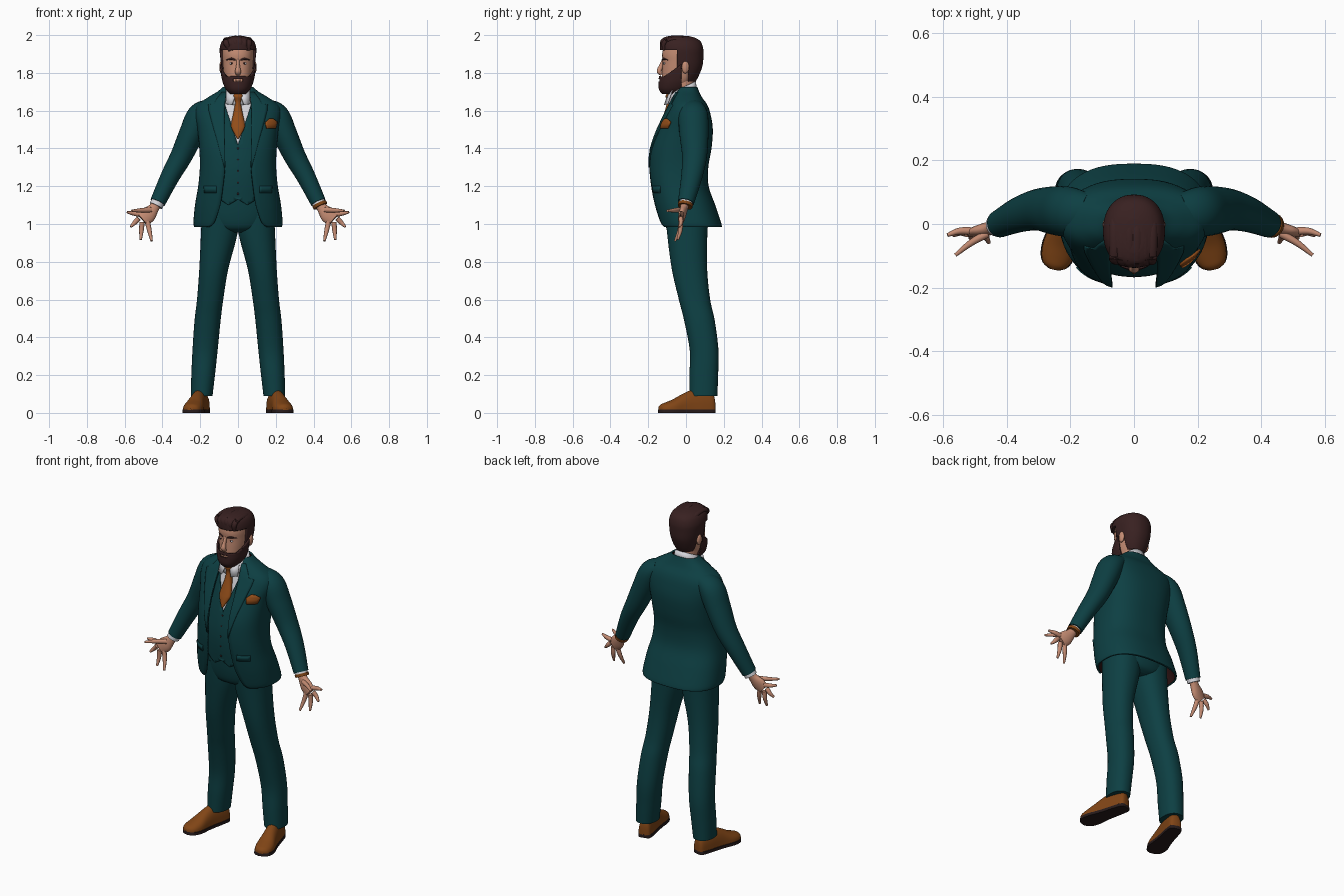
import bpy, bmesh
from math import sin, cos, pi, asin, sqrt, radians
from mathutils import Vector, Matrix

cube = bpy.data.objects.get("Cube")
if cube:
    bpy.data.objects.remove(cube)


def material(name, rgb):
    m = bpy.data.materials.new(name)
    m.use_nodes = True
    m.diffuse_color = (*rgb, 1)
    m.node_tree.nodes["Principled BSDF"].inputs["Base Color"].default_value = (*rgb, 1)
    return m


TEAL = material("teal_cloth", (0.004, 0.05, 0.056))
LINING = material("dark_lining", (0.025, 0.006, 0.006))
WHITE = material("white_shirt", (0.68, 0.68, 0.72))
RUST = material("rust_silk", (0.29, 0.075, 0.01))
LEATHER = material("tan_leather", (0.22, 0.06, 0.008))
SOLE = material("dark_sole", (0.02, 0.011, 0.011))
SKIN = material("skin", (0.55, 0.26, 0.17))
HAIR = material("brown_hair", (0.04, 0.015, 0.015))


def finish(name, bm, mats, solid=0):
    bmesh.ops.recalc_face_normals(bm, faces=bm.faces[:])
    me = bpy.data.meshes.new(name)
    bm.to_mesh(me)
    bm.free()
    for m in mats:
        me.materials.append(m)
    me.shade_smooth()
    me.set_sharp_from_angle(angle=radians(45))
    ob = bpy.data.objects.new(name, me)
    bpy.context.collection.objects.link(ob)
    if solid:
        mod = ob.modifiers.new("thickness", "SOLIDIFY")
        mod.thickness = solid
        mod.offset = -1
        mod.material_offset = len(mats) - 1
    return ob


def part(name, grid, *mats, closed=True, caps=True, solid=0, cuts=(), keep=None):
    """Skin a grid of points, optionally cut along planes and filtered by a rule."""
    bm = bmesh.new()
    rows = [[bm.verts.new(p) for p in row] for row in grid]
    for a, b in zip(rows, rows[1:]):
        n = len(a)
        for i in range(n if closed else n - 1):
            j = (i + 1) % n
            bm.faces.new((a[i], a[j], b[j], b[i]))
    if closed and caps:
        bm.faces.new(rows[0])
        bm.faces.new(rows[-1])
    for co, no in cuts:
        geom = bm.verts[:] + bm.edges[:] + bm.faces[:]
        bmesh.ops.bisect_plane(bm, geom=geom, plane_co=co, plane_no=no)
    if keep:
        bad = [f for f in bm.faces if not keep(f.calc_center_median())]
        bmesh.ops.delete(bm, geom=bad, context="FACES")
    return finish(name, bm, mats, solid)


def spline(rows, k=5):
    """Smoothly interpolate rows of numbers."""
    out = []
    for i in range(len(rows) - 1):
        p0, p1, p2 = rows[max(i - 1, 0)], rows[i], rows[i + 1]
        p3 = rows[min(i + 2, len(rows) - 1)]
        for s in range(k):
            t = s / k
            out.append([b + t / 2 * (c - a + t * (2*a - 5*b + 4*c - d + t * (3*b - a - 3*c + d)))
                        for a, b, c, d in zip(p0, p1, p2, p3)])
    return out + [list(rows[-1])]


def ring(z, w, yf, yb, gap=0, x0=0, e=0.9, n=48, tilt=0):
    """Rounded cross-section, open at the front when gap is set."""
    yc, h = (yf + yb) / 2, (yb - yf) / 2
    t0 = asin((gap / w) ** (1 / e)) if gap else 0
    pts = []
    for i in range(n + 1 if gap else n):
        t = t0 + (2 * pi - 2 * t0) * i / n
        s, c = sin(t), cos(t)
        x = w * abs(s) ** e * (1 if s > 0 else -1)
        y = -h * abs(c) ** e * (1 if c > 0 else -1)
        pts.append(Vector((x0 + x, yc + y, z + tilt * y)))
    return pts


def body(rows, k=5, **kw):
    return [ring(*r, **kw) for r in spline(rows, k)]


def tube(name, rows, mat, k=5, n=20):
    """Tapered limb through (x, y, z, side radius, depth radius)."""
    rows = spline(rows, k)
    pts = [Vector(r[:3]) for r in rows]
    grid = []
    for i, r in enumerate(rows):
        t = (pts[min(i + 1, len(pts) - 1)] - pts[max(i - 1, 0)]).normalized()
        ref = Vector((0, 1, 0)) if abs(t.y) < 0.9 else Vector((0, 0, 1))
        u = ref.cross(t).normalized()
        v = t.cross(u)
        grid.append([pts[i] + u * r[3] * cos(2*pi*j/n) + v * r[4] * sin(2*pi*j/n) for j in range(n)])
    return part(name, grid, mat)


def ball(name, loc, size, mat):
    bm = bmesh.new()
    mtx = Matrix.Translation(loc) @ Matrix.Diagonal((*size, 1))
    bmesh.ops.create_uvsphere(bm, u_segments=16, v_segments=10, radius=1, matrix=mtx)
    return finish(name, bm, [mat])


# Jacket: open shell with a dark lining
JACKET = [(0.985, .232, -.14, .19, .15), (1.01, .236, -.15, .185, .125), (1.1, .228, -.172, .155, .095),
          (1.2, .211, -.19, .12, .08), (1.3, .202, -.198, .118, .07), (1.4, .205, -.19, .135, .072),
          (1.5, .215, -.155, .142, .075), (1.58, .23, -.115, .13, .075), (1.63, .215, -.09, .113, .07),
          (1.67, .16, -.07, .085, .068), (1.7, .11, -.055, .07, .065), (1.725, .08, -.04, .06, .06)]
part("jacket", body(JACKET, e=0.8), TEAL, LINING, closed=False, solid=.01)


def strip(name, edges, side, mat, lift=.006, m=6):
    """Thin plate lying on the jacket front, from (height, inner, outer) rows."""
    rows, grid = spline(JACKET), []
    for z, a, b in edges:
        r0, r1 = next((p, q) for p, q in zip(rows, rows[1:]) if q[0] >= z)
        f = (z - r0[0]) / (r1[0] - r0[0])
        _, w, yf, yb, _ = [p + f * (q - p) for p, q in zip(r0, r1)]
        line = []
        for i in range(m + 1):
            x = a + (b - a) * i / m
            c = sqrt(max(0, 1 - min(1, x / w) ** 2.5)) ** 0.8
            line.append((side * x, (yf + yb) / 2 - (yb - yf) / 2 * c - lift, z))
        grid.append(line)
    part(name, grid, mat, closed=False, solid=.007)


strip("pocket_square", [(1.505, .15, .195), (1.53, .143, .203), (1.54, .145, .205), (1.557, .165, .18)], 1, RUST, .008)

# Waistcoat with V neck and two points, and the shirt beneath
VEST = [(1.06, .17, -.15, .1), (1.2, .17, -.165, .1), (1.3, .175, -.165, .1), (1.4, .175, -.15, .11),
        (1.5, .18, -.125, .11), (1.6, .17, -.095, .09), (1.66, .1, -.08, .06)]
cuts = [((0, 0, 1.42), (s, 0, -.33)) for s in (1, -1)]
cuts += [((s * .05, 0, 1.1), (k, 0, 1)) for s in (1, -1) for k in (.6, -.6)]
part("waistcoat", body(VEST, 8), TEAL, caps=False, solid=.006, cuts=cuts,
     keep=lambda c: c.z > 1.1 + .6 * abs(abs(c.x) - .05) and not (c.y < 0 and abs(c.x) < (c.z - 1.42) * .33))
part("shirt_front", body([(z, w - .006, f + .01, b - .01) for z, w, f, b in VEST[2:]]), WHITE)
for i in range(5):
    z = 1.16 + i * .06
    ball(f"waistcoat_button_{i}", (0, -.164 + max(0, z - 1.3) * .15, z), (.006, .004, .006), SOLE)

# Collar and tie
part("shirt_collar", [ring(1.665, .078, -.095, .06, tilt=.45), ring(1.725, .066, -.082, .052, tilt=.45)],
     WHITE, caps=False, solid=.006)
TIE = [(1.45, .003, -.158, -.145), (1.5, .031, -.146, -.115), (1.53, .036, -.136, -.1), (1.6, .022, -.112, -.07),
       (1.645, .016, -.102, -.06), (1.675, .028, -.108, -.06), (1.692, .022, -.1, -.06)]
part("tie", body(TIE, n=24), RUST)

# Trousers seat
part("trouser_seat", body([(.955, .08, -.06, .08), (.98, .15, -.105, .115), (1.05, .185, -.125, .13),
                           (1.16, .175, -.135, .11)]), TEAL)

# Head, nose and neck
HEAD = [(1.7, .03, -.115, -.04), (1.72, .05, -.128, 0), (1.75, .064, -.13, .03), (1.78, .072, -.128, .055),
        (1.82, .078, -.126, .07), (1.86, .082, -.124, .08), (1.9, .084, -.126, .083), (1.94, .08, -.115, .08),
        (1.97, .06, -.09, .055)]
part("head", body(HEAD), SKIN)
tube("neck", [(0, .01, 1.6, .06, .06), (0, -.01, 1.7, .058, .06), (0, -.02, 1.79, .06, .065)], SKIN)
tube("nose", [(0, -.118, 1.87, .008, .008), (0, -.132, 1.835, .01, .012), (0, -.142, 1.808, .016, .013),
              (0, -.128, 1.793, .012, .01)], SKIN)


# Beard: shell around the jaw with an opening at the mouth
def bearded(c):
    mouth = abs(c.x) < .024 and 1.755 < c.z < 1.767
    line = 1.782 + max(0, c.y + .11) * .75
    return c.z < line and c.y < -.025 and not mouth


cuts = [((0, 0, z), (0, 0, 1)) for z in (1.755, 1.767)] + [((s * .024, 0, 0), (1, 0, 0)) for s in (1, -1)]
cuts += [((0, -.11, 1.782), (0, -.75, 1)), ((0, -.025, 0), (0, 1, 0)), ((0, 0, 1.782), (0, 0, 1))]
part("beard", body([(z - .004, w + .006, f - .007, b + .004) for z, w, f, b in HEAD[:7]]), HAIR,
     solid=.009, cuts=cuts, keep=bearded)
tube("lips", [(-.022, -.12, 1.761, .003, .003), (0, -.129, 1.761, .005, .005), (.022, -.12, 1.761, .003, .003)], SKIN)

# Hair: shell with a hairline and sideburns, plus swept-back locks
HAIRCUT = [(1.755, .06, -.1, .052), (1.79, .078, -.13, .07), (1.84, .088, -.132, .088), (1.89, .095, -.134, .092),
           (1.93, .097, -.138, .091), (1.965, .086, -.135, .078), (1.985, .064, -.12, .05), (1.995, .03, -.09, .015)]
cuts = [((0, 0, z), (0, 0, 1)) for z in (1.92, 1.82)] + [((0, y, 0), (0, 1, 0)) for y in (-.048, .012)]
part("hair", body(HAIRCUT), HAIR, solid=.014, cuts=cuts,
     keep=lambda c: c.z > 1.92 or (c.y > -.048 and c.z > 1.82) or c.y > .012)
for i in range(6):
    x = -.06 + i * .023
    d = .18 * abs(x)
    tube(f"hair_lock_{i}", [(x * .8 + .01, -.125 + d, 1.93 - d, .012, .008), (x, -.125 + d, 1.968 - d, .017, .013),
                            (x, -.08, 1.985 - d, .018, .013), (x, 0, 1.982 - d, .018, .013),
                            (x * .8, .065, 1.94, .012, .009)], HAIR, n=12)

LEG = [(.09, .135, .25, .018, .166), (.2, .122, .247, .018, .17), (.33, .108, .241, .02, .172),
       (.49, .092, .23, -.01, .152), (.6, .078, .217, -.038, .128), (.76, .052, .205, -.075, .112),
       (.95, .003, .196, -.1, .113), (1.08, 0, .19, -.11, .12)]
SHOE = [(.157, .016, .06), (.145, .034, .1), (.09, .04, .12), (.03, .042, .12), (-.02, .046, .1),
        (-.07, .053, .072), (-.11, .049, .056), (-.135, .036, .046), (-.148, .014, .034)]
# Finger paths: base x, y, z then tip x, y, z
FINGERS = {"thumb": (.46, -.03, 1.075, .562, -.098, 1.07), "index": (.515, -.022, 1.05, .587, -.035, 1.062),
           "middle": (.525, -.028, 1.03, .568, -.036, .985), "ring": (.508, -.028, 1.01, .515, -.044, .917),
           "little": (.48, -.026, 1.015, .457, -.058, .91)}

for side, s in (("left", 1), ("right", -1)):
    # Lapel and pocket flap
    strip(side + "_lapel", [(1.7, .062, .085), (1.66, .067, .115), (1.637, .069, .128), (1.632, .069, .158),
                            (1.6, .072, .155), (1.55, .073, .142), (1.5, .073, .128), (1.45, .071, .113),
                            (1.4, .07, .1), (1.35, .069, .086), (1.3, .068, .073)], s, TEAL)
    strip(side + "_pocket_flap", [(1.165, .115, .18), (1.2, .115, .182)], s, TEAL)
    # Shirt collar wing
    part(side + "_collar_wing", [[(s * .008, -.092, 1.692), (s * .06, -.068, 1.712)],
                                 [(s * .03, -.112, 1.63), (s * .064, -.094, 1.635)]],
         WHITE, closed=False, solid=.005)
    # Sleeve, cuff and hand
    arm = [(.14, .035, 1.62, .045, .06), (.2, .038, 1.575, .068, .078), (.245, .042, 1.48, .066, .077),
           (.3, .045, 1.36, .058, .066), (.36, .03, 1.25, .05, .056), (.425, 0, 1.115, .041, .043)]
    tube(side + "_sleeve", [(s * p[0], *p[1:]) for p in arm], TEAL, n=28)
    tube(side + "_cuff", [(s * .415, .003, 1.135, .036, .036), (s * .434, -.004, 1.096, .036, .036)], WHITE)
    tube(side + "_palm", [(s * .425, 0, 1.12, .026, .022), (s * .445, -.01, 1.085, .028, .021),
                          (s * .475, -.02, 1.05, .042, .02), (s * .505, -.027, 1.022, .037, .015)], SKIN)
    for name, (ax, ay, az, bx, by, bz) in FINGERS.items():
        tube(f"{side}_{name}_finger", [(s * ax, ay, az, .014, .013),
                                       (s * (ax + bx) / 2, (ay + by) / 2 + .006, (az + bz) / 2, .012, .011),
                                       (s * bx, by, bz, .006, .006)], SKIN, n=10)
    # Trouser leg
    grid = [ring(z, (b - a) / 2, f, k, x0=s * (a + b) / 2) for z, a, b, f, k in spline(LEG)]
    part(side + "_trouser_leg", grid, TEAL)

    # Shoe upper and sole share one outline
    def shoe(rows, base, power, grow):
        grid = []
        for y, w, h in rows:
            line = []
            for i in range(17):
                a = pi * i / 16
                u, v = w * grow * cos(a), base + (h - base) * abs(sin(a)) ** power
                line.append((s * (.217 - .24 * y + .97 * u), .97 * y + .24 * u, v))
            grid.append(line)
        return grid
    upper = spline(SHOE, 4)
    part(side + "_shoe", shoe(upper, .016, .75, 1), LEATHER)
    part(side + "_sole", shoe([(y, w, .022) for y, w, h in upper], 0, .15, 1.06), SOLE)
    # Ear, eye and brow
    ball(side + "_ear", (s * .087, -.003, 1.83), (.012, .02, .033), SKIN)
    ball(side + "_eye", (s * .033, -.114, 1.85), (.013, .006, .006), WHITE)
    ball(side + "_iris", (s * .033, -.118, 1.85), (.005, .004, .005), HAIR)
    tube(side + "_brow", [(s * .014, -.124, 1.868, .004, .005), (s * .035, -.117, 1.875, .006, .005),
                          (s * .06, -.094, 1.868, .003, .004)], HAIR, n=10)

# Wristwatch on the left arm
tube("watch_strap", [(.43, -.002, 1.108, .04, .04), (.437, -.005, 1.093, .039, .039)], LEATHER)
